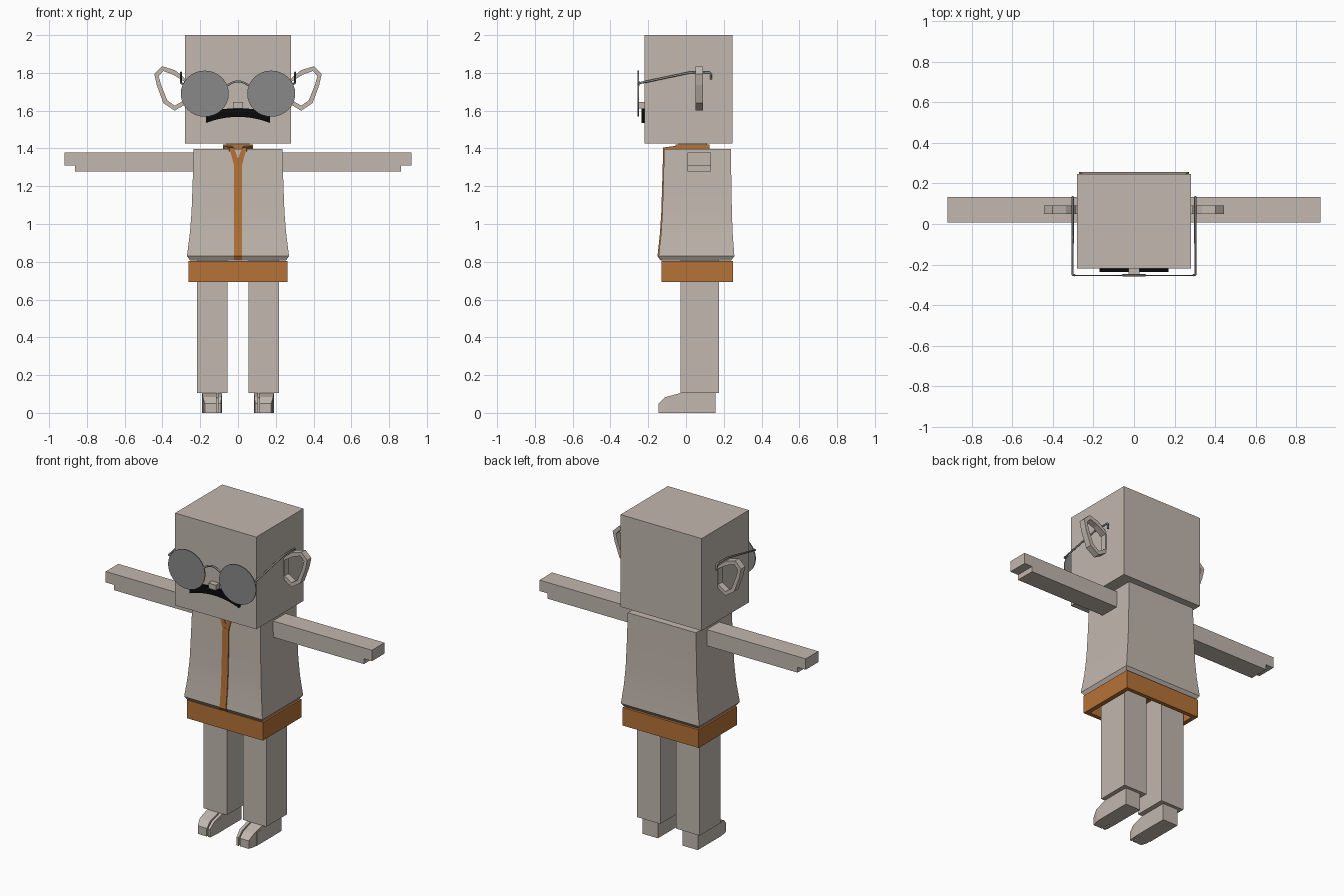
import bpy, bmesh, math

cube = bpy.data.objects.get("Cube")
if cube:
    bpy.data.objects.remove(cube, do_unlink=True)


def material(name, rgb):
    m = bpy.data.materials.new(name)
    m.use_nodes = True
    m.diffuse_color = (*rgb, 1)
    m.node_tree.nodes["Principled BSDF"].inputs["Base Color"].default_value = (*rgb, 1)
    return m


TAN = material("warm grey", (0.54, 0.48, 0.425))
ORANGE = material("orange brown", (0.46, 0.17, 0.04))
SMOKE = material("smoke grey", (0.25, 0.25, 0.25))
BLACK = material("black", (0.003, 0.003, 0.003))


def finish(name, bm, mat, smooth=False):
    bmesh.ops.recalc_face_normals(bm, faces=bm.faces)
    me = bpy.data.meshes.new(name)
    bm.to_mesh(me)
    bm.free()
    ob = bpy.data.objects.new(name, me)
    bpy.context.collection.objects.link(ob)
    me.materials.append(mat)
    if smooth:
        bpy.ops.object.select_all(action='DESELECT')
        ob.select_set(True)
        bpy.context.view_layer.objects.active = ob
        bpy.ops.object.shade_smooth_by_angle(angle=math.radians(35))
    return ob


def loft(name, rings, mat, smooth=False, caps=True, closed=False):
    """Skin a list of equal point rings."""
    bm = bmesh.new()
    vs = [[bm.verts.new(p) for p in r] for r in rings]
    n = len(vs[0])
    pairs = list(zip(vs, vs[1:])) + ([(vs[-1], vs[0])] if closed else [])
    for a, b in pairs:
        for i in range(n):
            j = (i + 1) % n
            bm.faces.new((a[i], a[j], b[j], b[i]))
    if caps and not closed:
        bm.faces.new(vs[0])
        bm.faces.new(vs[-1])
    return finish(name, bm, mat, smooth)


def rect(x0, x1, y0, y1, z):
    return [(x0, y0, z), (x1, y0, z), (x1, y1, z), (x0, y1, z)]


def box(name, x0, x1, y0, y1, z0, z1, mat):
    return loft(name, [rect(x0, x1, y0, y1, z0), rect(x0, x1, y0, y1, z1)], mat)


def slab_y(name, pts, y0, y1, mat):
    """Extrude an x-z outline along y."""
    return loft(name, [[(x, y, z) for x, z in pts] for y in (y0, y1)], mat)


def wire(name, pts, radius, mat):
    cu = bpy.data.curves.new(name, 'CURVE')
    cu.dimensions = '3D'
    cu.bevel_depth = radius
    cu.bevel_resolution = 1
    cu.use_fill_caps = True
    sp = cu.splines.new('POLY')
    sp.points.add(len(pts) - 1)
    for p, q in zip(sp.points, pts):
        p.co = (*q, 1)
    ob = bpy.data.objects.new(name, cu)
    bpy.context.collection.objects.link(ob)
    cu.materials.append(mat)


# Head and nose
box("head", -0.28, 0.28, -0.22, 0.245, 1.425, 2.0, TAN)
box("nose", -0.026, 0.026, -0.255, -0.21, 1.612, 1.645, TAN)
box("neck", -0.06, 0.06, -0.04, 0.11, 1.36, 1.44, TAN)

# Moustache: arched band
steps = [i / 8 for i in range(-8, 9)]
upper = [(0.17 * t, 1.612 - 0.025 * t ** 4 - 0.012 * t * t) for t in steps]
lower = [(0.17 * t, 1.567 - 0.032 * t * t) for t in reversed(steps)]
slab_y("moustache", upper + lower, -0.236, -0.215, BLACK)

# Jacket body flaring to the hem: half width, front, back, height
BODY = [(0.255, -0.13, 0.24, 0.808), (0.27, -0.145, 0.256, 0.83),
        (0.255, -0.132, 0.247, 0.95), (0.246, -0.125, 0.243, 1.06),
        (0.24, -0.12, 0.24, 1.22), (0.235, -0.115, 0.238, 1.398)]
loft("jacket", [rect(-w, w, f, b, z) for w, f, b, z in BODY], TAN, smooth=True)

# Front strip following the jacket, then the forked neckline
loft("front_strip", [rect(-0.022, 0.022, f - 0.006, f + 0.01, z) for _, f, _, z in BODY[:5]]
     + [rect(-0.022, 0.022, -0.123, -0.108, 1.32)], ORANGE)
box("collar", -0.08, 0.08, -0.055, 0.125, 1.39, 1.42, ORANGE)
for side, s in (("left", 1), ("right", -1)):
    slab_y(side + "_lapel", [(0, 1.315), (s * 0.022, 1.315), (s * 0.046, 1.405),
                             (s * 0.022, 1.405), (0, 1.345)], -0.122, -0.108, ORANGE)
    loft(side + "_collar_strap", [
        [(s * 0.022, -0.12, 1.385), (s * 0.046, -0.12, 1.385),
         (s * 0.046, -0.12, 1.405), (s * 0.022, -0.12, 1.405)],
        [(s * 0.035, -0.05, 1.385), (s * 0.075, -0.05, 1.385),
         (s * 0.075, -0.05, 1.414), (s * 0.035, -0.05, 1.414)]], ORANGE)

# Shorts: hollow band open underneath
outer = (-0.262, 0.262, -0.13, 0.25)
inner = (-0.235, 0.235, -0.105, 0.225)
loft("shorts", [rect(*outer, 0.805), rect(*outer, 0.692),
                rect(*inner, 0.692), rect(*inner, 0.795)], ORANGE)

EAR = [(0.285, 1.775), (0.335, 1.815), (0.402, 1.835), (0.443, 1.795), (0.43, 1.735),
       (0.395, 1.64), (0.335, 1.6), (0.285, 1.63)]
EAR_HOLE = [(0.278, 1.75), (0.342, 1.79), (0.396, 1.81), (0.42, 1.783), (0.407, 1.735),
            (0.375, 1.655), (0.335, 1.626), (0.278, 1.66)]

for side, s in (("left", 1), ("right", -1)):
    # Ear ring
    loft(side + "_ear", [[(s * x, y, z) for x, z in pts] for pts, y in
                         ((EAR, 0.05), (EAR, 0.09), (EAR_HOLE, 0.09), (EAR_HOLE, 0.05))],
         TAN, closed=True)

    # Arm with a stepped fingertip
    slab_y(side + "_arm", [(s * x, z) for x, z in (
        (0.2, 1.277), (0.862, 1.277), (0.862, 1.31), (0.918, 1.31),
        (0.918, 1.378), (0.2, 1.378))], 0.008, 0.132, TAN)

    # Leg
    a, b = sorted((s * 0.055, s * 0.217))
    box(side + "_leg", a, b, -0.03, 0.175, 0.105, 0.81, TAN)

    # Foot: heel block plus split toes: profile rows of y, top, taper
    a, b = sorted((s * 0.085, s * 0.19))
    box(side + "_heel", a, b, -0.085, 0.155, 0, 0.084, TAN)
    box(side + "_instep", a, b, -0.03, 0.155, 0.08, 0.105, TAN)
    for part, x0, x1, t0, t1 in (("inner_toe", 0.085, 0.106, 0.006, 0),
                                 ("outer_toe", 0.114, 0.19, 0, 0.014)):
        rows = [(-0.03, 0.105, 0), (-0.11, 0.083, 0.3), (-0.145, 0.05, 1)]
        loft(side + "_" + part, [[(s * (x0 + k * t0), y, 0), (s * (x1 - k * t1), y, 0),
                                  (s * (x1 - k * t1), y, h), (s * (x0 + k * t0), y, h)]
                                 for y, h, k in rows], TAN)

    # Round lens, temple wire and hinge
    turn = [2 * math.pi * i / 32 for i in range(32)]
    slab_y(side + "_lens", [(s * 0.176 + 0.127 * math.cos(t), 1.69 + 0.122 * math.sin(t))
                            for t in turn], -0.256, -0.25, SMOKE)
    x = s * 0.302
    wire(side + "_temple", [(x - s * 0.012, -0.252, 1.745), (x, -0.25, 1.745), (x, 0.02, 1.802),
                            (x, 0.125, 1.802), (x, 0.132, 1.795), (x, 0.132, 1.765)],
         0.006, SMOKE)

# Glasses bridge
wire("bridge", [(0.056 * t, -0.252, 1.755 - 0.022 * t * t) for t in steps], 0.006, SMOKE)
